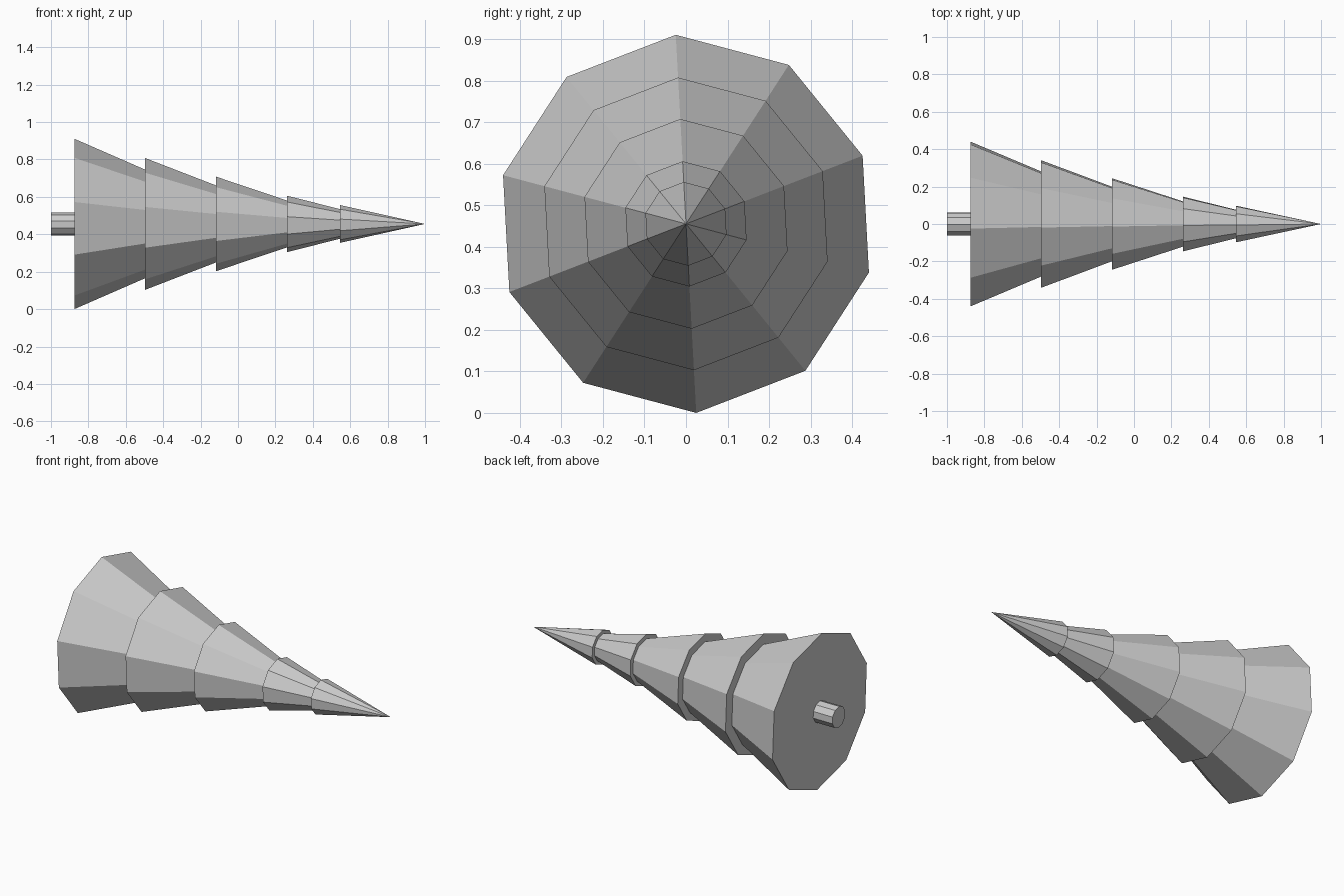
import bpy
import bmesh
from math import sin, cos, radians

cube = bpy.data.objects.get("Cube")
if cube:
    bpy.data.objects.remove(cube, do_unlink=True)

SIDES = 10
TWIST = radians(-3.1)
RIM = 0.456
AXIS_Z = RIM * cos(TWIST)

# Single flat grey
grey = bpy.data.materials.new("plain_grey")
grey.use_nodes = True
colour = (0.6, 0.6, 0.6, 1)
grey.diffuse_color = colour
grey.node_tree.nodes["Principled BSDF"].inputs["Base Color"].default_value = colour


def ring(bm, x, radius):
    angles = [TWIST + radians(360 / SIDES) * i for i in range(SIDES)]
    return [bm.verts.new((x, radius * sin(a), AXIS_Z + radius * cos(a))) for a in angles]


def tapered_part(name, x0, r0, x1, r1):
    """Closed ten-sided frustum along x; a zero end radius gives a point."""
    bm = bmesh.new()
    base = ring(bm, x0, r0)
    bm.faces.new(base)
    if r1 > 0:
        end = ring(bm, x1, r1)
        bm.faces.new(end)
    else:
        tip = bm.verts.new((x1, 0, AXIS_Z))
    for i in range(SIDES):
        j = (i + 1) % SIDES
        far = [end[j], end[i]] if r1 > 0 else [tip]
        bm.faces.new([base[i], base[j]] + far)
    bmesh.ops.recalc_face_normals(bm, faces=bm.faces)
    mesh = bpy.data.meshes.new(name)
    bm.to_mesh(mesh)
    bm.free()
    mesh.materials.append(grey)
    obj = bpy.data.objects.new(name, mesh)
    bpy.context.collection.objects.link(obj)
    return obj


# Trunk stub behind the widest tier
tapered_part("trunk", -1, 0.0625, -0.87, 0.0625)

# Overlapping foliage tiers: start, rim radius, end, end radius
tiers = [
    (-0.875, RIM, -0.497, 0.291),
    (-0.497, 0.353, -0.117, 0.206),
    (-0.117, 0.253, 0.263, 0.125),
    (0.263, 0.151, 0.546, 0.079),
    (0.546, 0.101, 1, 0),
]
for number, (x0, r0, x1, r1) in enumerate(tiers, 1):
    tapered_part(f"foliage_tier_{number}", x0, r0, x1, r1)
